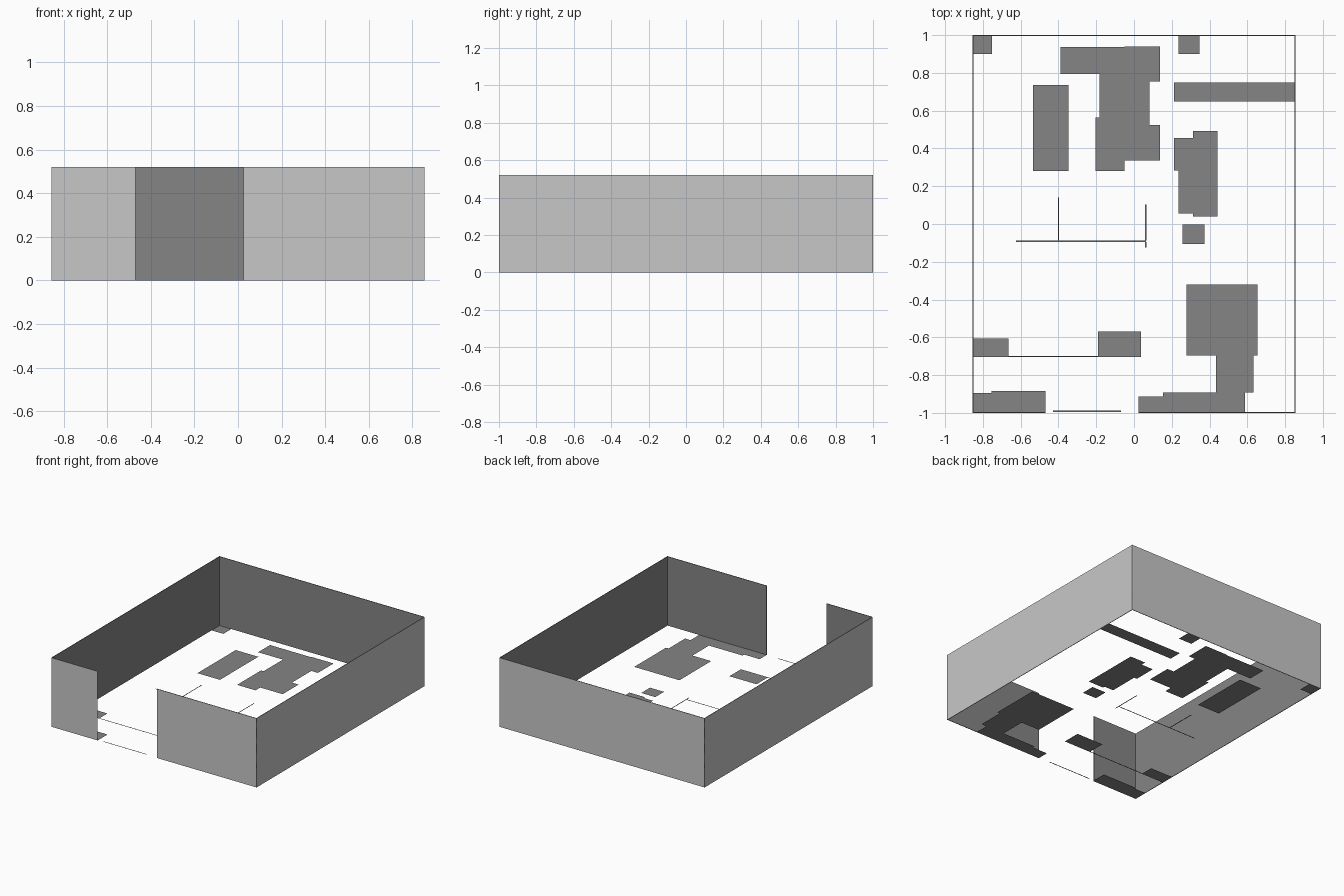
import bpy, bmesh
from mathutils import Vector

if "Cube" in bpy.data.objects:
    bpy.data.objects.remove(bpy.data.objects["Cube"])

X, Y, H = 0.855, 1.0, 0.52   # half width, half depth, wall height
W = 0.004                    # wall thickness
T = 0.007                    # width of thin partition strips


def material(name, v):
    m = bpy.data.materials.new(name)
    m.diffuse_color = (v, v, v, 1)
    m.use_nodes = True
    m.node_tree.nodes["Principled BSDF"].inputs["Base Color"].default_value = m.diffuse_color
    return m


light = material("light grey", 0.575)
dark = material("dark grey", 0.235)


def add_object(name, bm, mats):
    mesh = bpy.data.meshes.new(name)
    bm.to_mesh(mesh)
    bm.free()
    for m in mats:
        mesh.materials.append(m)
    obj = bpy.data.objects.new(name, mesh)
    bpy.context.collection.objects.link(obj)


def wall(name, x0, y0, x1, y1, out):
    """Thin upright panel: light on its outer side, dark elsewhere."""
    bm = bmesh.new()
    bmesh.ops.create_cube(bm, size=1)
    for v in bm.verts:
        v.co = ((x0 + x1) / 2 + v.co.x * (x1 - x0),
                (y0 + y1) / 2 + v.co.y * (y1 - y0),
                (v.co.z + 0.5) * H)
    bm.normal_update()
    for f in bm.faces:
        f.material_index = 0 if f.normal.dot(Vector(out)) > 0.9 else 1
    add_object(name, bm, [light, dark])


def floor_plate(name, rects):
    """Flat dark plate made of rectangles (x0, y0, x1, y1)."""
    bm = bmesh.new()
    for x0, y0, x1, y1 in rects:
        bm.faces.new([bm.verts.new(p) for p in
                      ((x0, y0, 0), (x1, y0, 0), (x1, y1, 0), (x0, y1, 0))])
    bmesh.ops.remove_doubles(bm, verts=bm.verts, dist=1e-5)
    add_object(name, bm, [dark])


# Outer walls with the entrance gap at the front
wall("front_wall_left", -X, -Y, -0.471, -Y + W, (0, -1, 0))
wall("front_wall_right", 0.025, -Y, X, -Y + W, (0, -1, 0))
wall("back_wall", -X, Y - W, X, Y, (0, 1, 0))
wall("left_wall", -X, -Y, -X + W, Y, (-1, 0, 0))
wall("right_wall", X - W, -Y, X, Y, (1, 0, 0))

# Floor plates
plates = {
    "back_left_corner_plate": [(-X, 0.901, -0.753, Y)],
    "back_right_plate": [(0.235, 0.899, 0.347, Y)],
    "right_long_plate": [(0.212, 0.649, X, 0.748)],
    "left_oblong_plate": [(-0.534, 0.28, -0.346, 0.735)],
    "centre_plate": [
        (-0.389, 0.794, -0.05, 0.936), (-0.05, 0.755, 0.137, 0.941),
        (-0.182, 0.564, -0.05, 0.794), (-0.05, 0.525, 0.082, 0.755),
        (-0.204, 0.28, -0.05, 0.564), (-0.05, 0.336, 0.137, 0.525)],
    "right_stepped_plate": [
        (0.313, 0.039, 0.443, 0.493), (0.212, 0.284, 0.313, 0.456),
        (0.236, 0.055, 0.313, 0.284)],
    "right_small_plate": [(0.257, -0.106, 0.374, -0.002)],
    "front_right_plate": [
        (0.278, -0.697, 0.655, -0.319), (0.434, -0.893, 0.633, -0.697),
        (0.154, -Y, 0.588, -0.893), (0.025, -Y, 0.154, -0.912)],
    "left_edge_plate": [(-X, -0.705, -0.664, -0.605)],
    "front_middle_plate": [(-0.19, -0.705, 0.036, -0.568)],
    "front_left_plate": [(-X, -Y, -0.755, -0.896), (-0.755, -Y, -0.468, -0.883)],
    # Thin partition and threshold strips
    "cross_strip": [(-0.625, -0.092 - T / 2, 0.064, -0.092 + T / 2)],
    "left_strip": [(-0.4 - T / 2, -0.092 + T / 2, -0.4 + T / 2, 0.14)],
    "right_strip_back": [(0.062 - T / 2, -0.092 + T / 2, 0.062 + T / 2, 0.103)],
    "right_strip_front": [(0.062 - T / 2, -0.125, 0.062 + T / 2, -0.092 - T / 2)],
    "front_strip": [(-0.664, -0.705, -0.19, -0.705 + T)],
    "threshold_strip": [(-0.429, -0.992 - T / 2, -0.069, -0.992 + T / 2)],
}
for name, rects in plates.items():
    floor_plate(name, rects)
